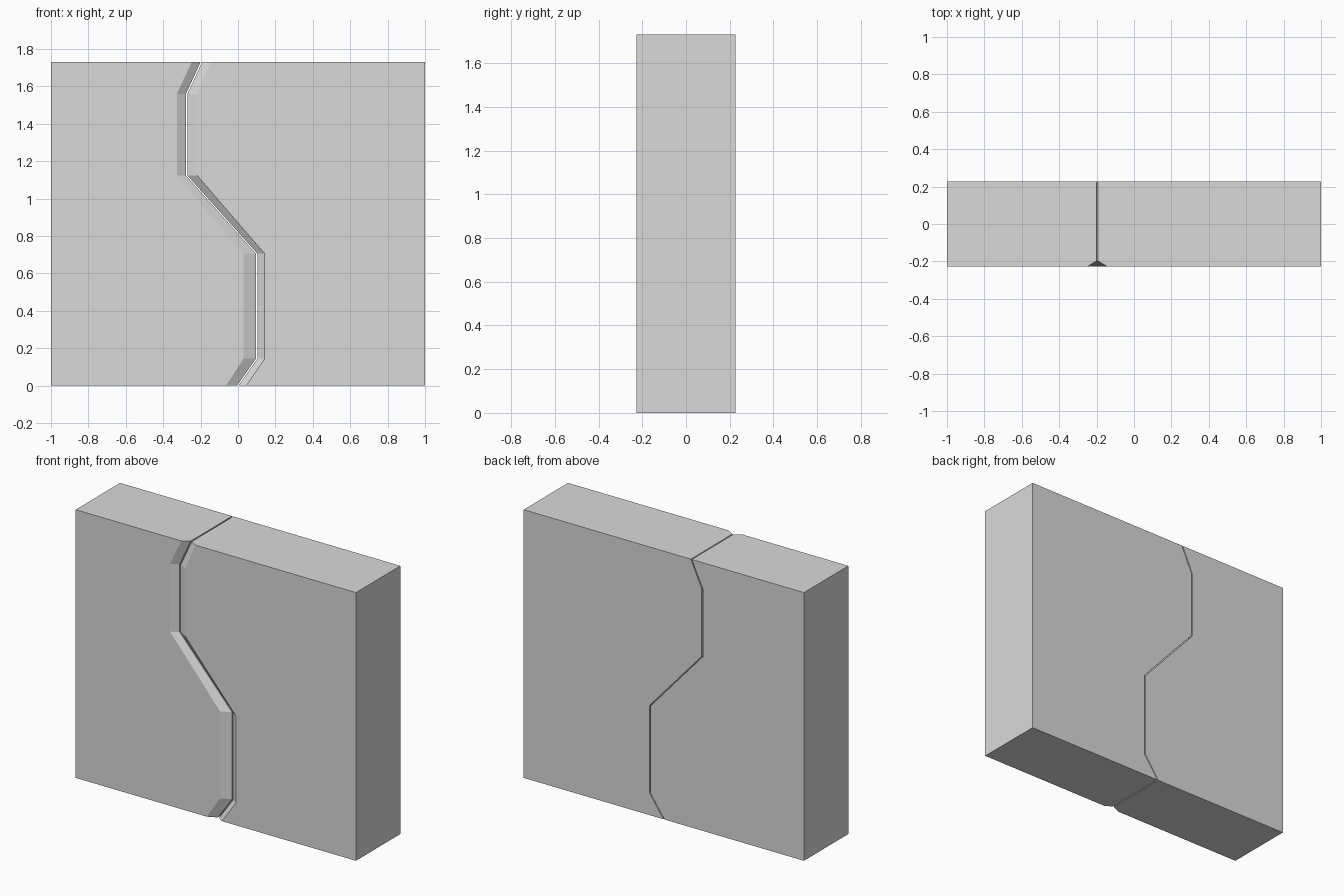
import bpy
import bmesh

if "Cube" in bpy.data.objects:
    bpy.data.objects.remove(bpy.data.objects["Cube"])

HALF_X, HALF_Y, BEVEL, GAP = 1.0, 0.226, 0.028, 0.004

# Crack path from bottom to top: height, crack x, left groove edge, right groove edge
PATH = [
    (0.00, -0.001, -0.064, 0.044),
    (0.144, 0.100, 0.030, 0.143),
    (0.705, 0.100, 0.030, 0.143),
    (1.123, -0.274, -0.327, -0.218),
    (1.56, -0.274, -0.327, -0.218),
    (1.73, -0.196, -0.247, -0.145),
]

stone = bpy.data.materials.new("light_grey_stone")
stone.diffuse_color = (0.7, 0.7, 0.7, 1)
stone.use_nodes = True
stone.node_tree.nodes["Principled BSDF"].inputs["Base Color"].default_value = stone.diffuse_color


def half_slab(name, side, groove_col):
    """Slab half, lofted front to back: groove edge, bevel bottom, back."""
    bm = bmesh.new()
    groove = [(p[groove_col], p[0]) for p in PATH]
    crack = [(p[1] + side * GAP, p[0]) for p in PATH]
    outer = [(side * HALF_X, PATH[-1][0]), (side * HALF_X, 0)]
    rings = []
    for y, inner in ((-HALF_Y, groove), (-HALF_Y + BEVEL, crack), (HALF_Y, crack)):
        rings.append([bm.verts.new((x, y, z)) for x, z in inner + outer])
    n = len(rings[0])
    for a, b in zip(rings, rings[1:]):
        for i in range(n):
            j = (i + 1) % n
            bm.faces.new((a[i], a[j], b[j], b[i]))
    bm.faces.new(rings[0])
    bm.faces.new(rings[-1][::-1])
    bmesh.ops.recalc_face_normals(bm, faces=bm.faces)
    mesh = bpy.data.meshes.new(name)
    bm.to_mesh(mesh)
    bm.free()
    mesh.materials.append(stone)
    bpy.context.collection.objects.link(bpy.data.objects.new(name, mesh))


# Two halves of the cracked wall slab
half_slab("left_slab", -1, 2)
half_slab("right_slab", 1, 3)
